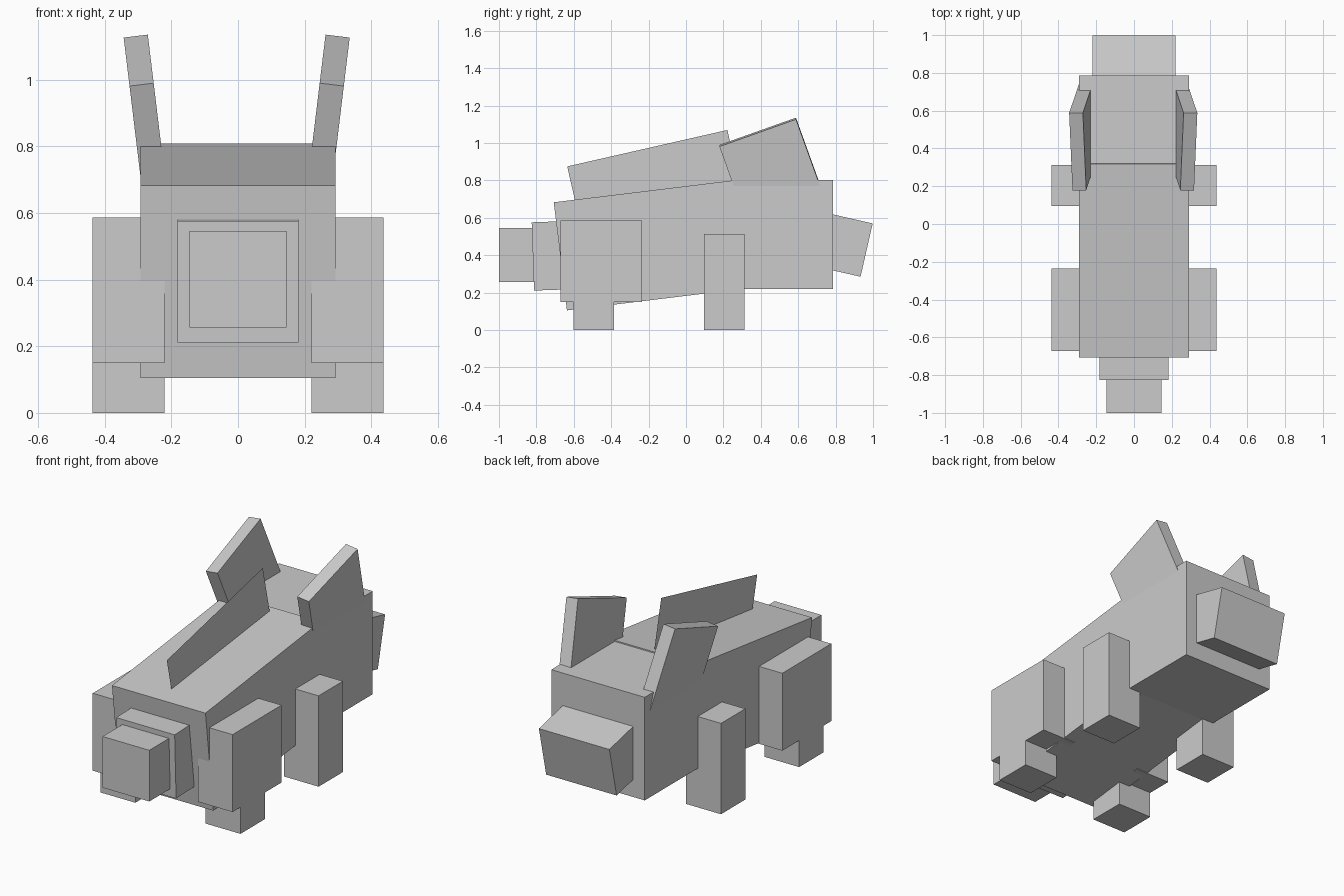
import bpy, math
from mathutils import Vector, Euler

if "Cube" in bpy.data.objects:
    bpy.data.objects.remove(bpy.data.objects["Cube"])


def box(name, center, size, rot=(0, 0, 0)):
    """Cuboid by centre, full size and rotation in degrees."""
    hx, hy, hz = (s / 2 for s in size)
    verts = [(x, y, z) for x in (-hx, hx) for y in (-hy, hy) for z in (-hz, hz)]
    faces = [(0, 1, 3, 2), (4, 6, 7, 5), (0, 4, 5, 1), (2, 3, 7, 6), (0, 2, 6, 4), (1, 5, 7, 3)]
    if size[0] == 0:  # flat sheet
        verts, faces = verts[:4], faces[:1]
    mesh = bpy.data.meshes.new(name)
    mesh.from_pydata(verts, [], faces)
    obj = bpy.data.objects.new(name, mesh)
    obj.location = center
    obj.rotation_euler = [math.radians(a) for a in rot]
    bpy.context.collection.objects.link(obj)
    return obj


def span(name, x, y, z):
    """Upright cuboid from its (min, max) ranges."""
    box(name, [(a + b) / 2 for a, b in (x, y, z)], [b - a for a, b in (x, y, z)])


def corner_box(name, corner, signs, size, rot):
    """Rotated cuboid placed by one known corner or edge point (signs from its centre)."""
    r = Euler([math.radians(a) for a in rot])
    off = Vector([s * d / 2 for s, d in zip(signs, size)])
    off.rotate(r)
    box(name, Vector(corner) - off, size, rot)


# Sloping body and upright head
corner_box("body", (0, -0.707, 0.683), (0, -1, 1), (0.584, 1.033, 0.582), (6.95, 0, 0))
span("head", (-0.292, 0.292), (0.28, 0.785), (0.22, 0.802))

# Snout, tilted downwards
corner_box("snout", (0, 0.998, 0.57), (0, 1, 1), (0.44, 0.34, 0.292), (-12.8, 0, 0))

# Two-part tail
corner_box("tail_base", (0, -0.825, 0.576), (0, -1, 1), (0.364, 0.22, 0.365), (2, 0, 0))
span("tail_tip", (-0.146, 0.146), (-1.0, -0.76), (0.257, 0.546))

# Thin mane sheet along the back
corner_box("mane", (0, -0.635, 0.875), (0, -1, 1), (0, 0.878, 0.31), (12.8, 0, 0))

# Ears and legs on both sides
for side, s in (("left", -1), ("right", 1)):
    corner_box("ear_" + side, (s * 0.303 - 0.004, 0.588, 1.131), (0, 1, 1),
               (0.073, 0.435, 0.49), (19.7, s * 6.9, 0))
    xr = sorted((s * 0.22, s * 0.437))
    span("front_leg_" + side, xr, (0.095, 0.312), (0, 0.513))
    span("hind_thigh_" + side, xr, (-0.672, -0.235), (0.15, 0.587))
    span("hind_foot_" + side, xr, (-0.602, -0.385), (0, 0.15))
